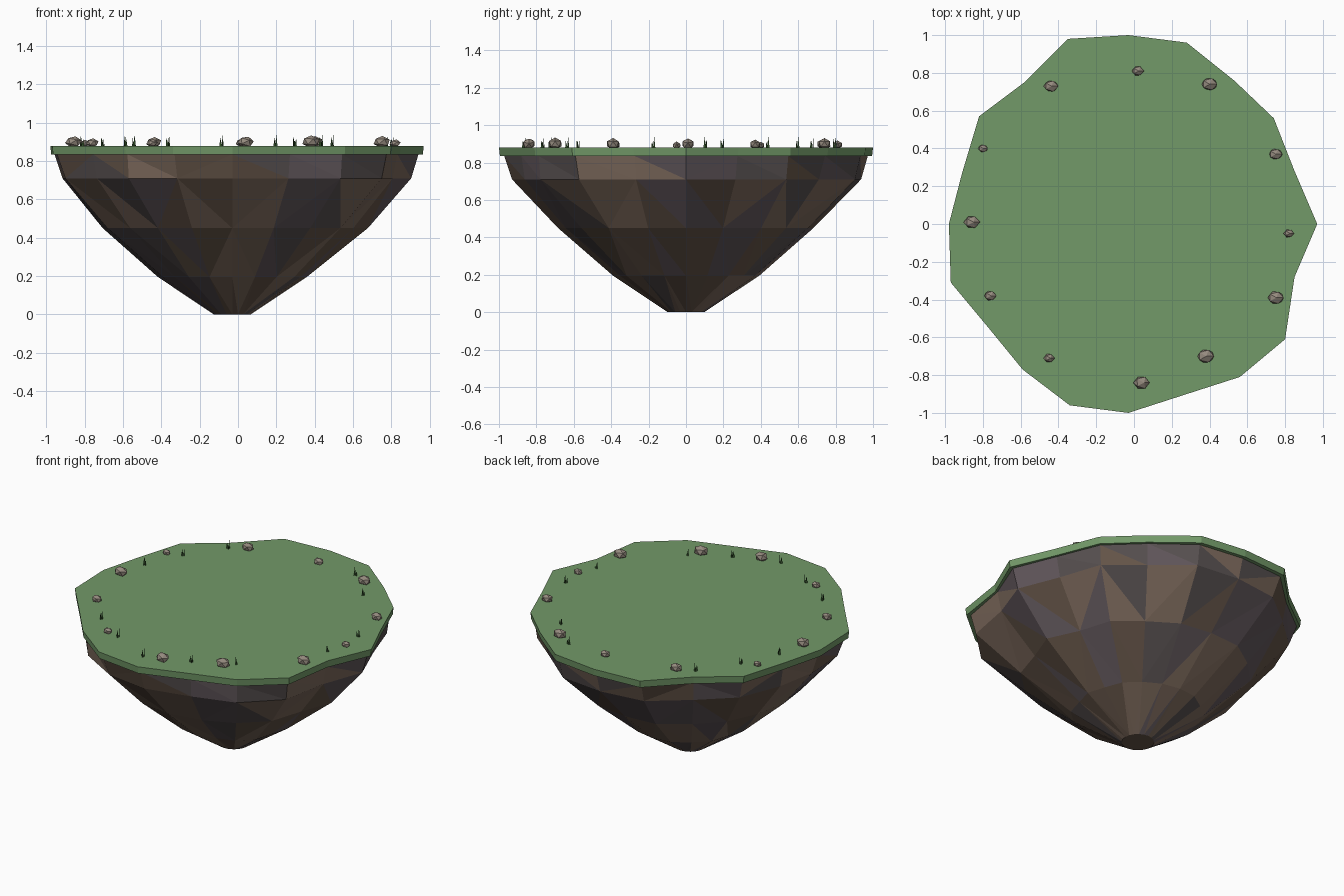
import bpy, bmesh, math, random
from mathutils import Vector, Matrix

if "Cube" in bpy.data.objects:
    bpy.data.objects.remove(bpy.data.objects["Cube"])

random.seed(7)
CX = -0.03          # axis of the island
TOP, SOIL = 0.88, 0.835


def material(name, rgb):
    m = bpy.data.materials.new(name)
    m.diffuse_color = (*rgb, 1)
    m.use_nodes = True
    m.node_tree.nodes["Principled BSDF"].inputs["Base Color"].default_value = m.diffuse_color
    return m


def finish(name, bm, mats, fix_normals=True):
    if fix_normals:
        bmesh.ops.recalc_face_normals(bm, faces=bm.faces[:])
    me = bpy.data.meshes.new(name)
    bm.to_mesh(me)
    bm.free()
    for m in mats:
        me.materials.append(m)
    ob = bpy.data.objects.new(name, me)
    bpy.context.collection.objects.link(ob)
    return ob


# Outline of the plateau, one point every 18 degrees
outline = [(0.97, 0), (0.85, 0.28), (0.74, 0.56), (0.53, 0.76), (0.28, 0.96),
           (-0.03, 1.0), (-0.35, 0.98), (-0.58, 0.75), (-0.82, 0.57), (-0.91, 0.27),
           (-0.98, 0), (-0.97, -0.31), (-0.77, -0.55), (-0.59, -0.77), (-0.34, -0.96),
           (-0.03, -1.0), (0.28, -0.90), (0.56, -0.81), (0.80, -0.61), (0.85, -0.28)]
N = len(outline)

# Grass slab
bm = bmesh.new()
face = bm.faces.new([bm.verts.new((x, y, TOP)) for x, y in outline])
low = bmesh.ops.extrude_face_region(bm, geom=[face], use_keep_orig=True)
for v in low["geom"]:
    if isinstance(v, bmesh.types.BMVert):
        v.co.z = SOIL
        v.co.x = CX + (v.co.x - CX) * 0.995
        v.co.y *= 0.995
finish("grass_top", bm, [material("grass", (0.17, 0.32, 0.14))])

# Rock body: shrinking rings, (height, scale, how closely it follows the outline)
rings = [(SOIL, 0.975, 0.9), (0.71, 0.945, 0.8), (0.45, 0.70, 0.6),
         (0.195, 0.395, 0.5), (0.0, 0.10, 0.0)]
bm = bmesh.new()
loops = []
for i, (z, s, follow) in enumerate(rings):
    loop = []
    for k, (x, y) in enumerate(outline):
        a = math.tau * k / N
        r = math.hypot(x - CX, y)
        r = s * (r * follow + 0.97 * (1 - follow))
        if 0 < i < 4:
            r *= random.uniform(0.98, 1.025)
        a = a * (1 - follow) + (math.atan2(y, x - CX) % math.tau) * follow
        loop.append(bm.verts.new((CX + r * math.cos(a), r * math.sin(a), z)))
    loops.append(loop)
for up, dn in zip(loops, loops[1:]):
    for k in range(N):
        j = (k + 1) % N
        if random.random() < 0.5:
            tris = (up[k], dn[k], dn[j]), (up[k], dn[j], up[j])
        else:
            tris = (up[k], dn[k], up[j]), (up[j], dn[k], dn[j])
        shade = random.randrange(4)
        for t in tris:
            f = bm.faces.new(t)
            f.material_index = shade if random.random() < 0.5 else random.randrange(4)
bm.faces.new(loops[0])
bm.faces.new(loops[-1])
finish("rock_body", bm, [material("rock_brown", (0.13, 0.09, 0.065)),
                         material("rock_tan", (0.20, 0.14, 0.105)),
                         material("rock_mauve", (0.12, 0.095, 0.105)),
                         material("rock_grey", (0.095, 0.08, 0.08))])

# Pebbles around the rim: x, y, radius
pebbles = [(0.82, -0.05, 0.029), (0.75, 0.37, 0.038), (0.40, 0.74, 0.044),
           (0.02, 0.81, 0.034), (-0.44, 0.73, 0.040), (-0.80, 0.40, 0.027),
           (-0.86, 0.01, 0.045), (-0.76, -0.38, 0.034), (-0.45, -0.71, 0.030),
           (0.04, -0.84, 0.044), (0.38, -0.70, 0.048), (0.75, -0.39, 0.046)]
stone = material("pebble", (0.30, 0.255, 0.21))
for i, (x, y, r) in enumerate(pebbles):
    bm = bmesh.new()
    bmesh.ops.create_icosphere(bm, subdivisions=1, radius=r)
    for v in bm.verts:
        v.co *= random.uniform(0.95, 1.05)
    bmesh.ops.rotate(bm, verts=bm.verts[:], cent=(0, 0, 0),
                     matrix=Matrix.Rotation(random.uniform(0, 0.4), 3, 'Y'))
    bmesh.ops.scale(bm, verts=bm.verts[:], vec=(1, 0.8, 0.7))
    bmesh.ops.translate(bm, verts=bm.verts[:], vec=(x, y, TOP + r * 0.45))
    finish(f"pebble_{i + 1}", bm, [stone])

# Grass tufts: upright flat blades
tufts = [(-0.70, 0.44), (-0.54, 0.68), (-0.82, 0.20), (-0.59, -0.57), (-0.36, -0.72),
         (-0.08, -0.86), (0.20, -0.76), (0.44, -0.63), (0.78, -0.17), (0.81, 0.10),
         (0.50, 0.60), (0.29, 0.80)]
bm = bmesh.new()
for x, y in tufts:
    turn = random.uniform(0, math.pi)
    for b in range(3):
        a = turn + b * math.pi / 3
        d = Vector((math.cos(a), math.sin(a), 0))
        base = Vector((x, y, TOP)) + d * (b - 1) * 0.01
        h = (0.035, 0.058, 0.045)[b]
        bm.faces.new([bm.verts.new(base - d * 0.007), bm.verts.new(base + d * 0.007),
                      bm.verts.new(base + d * 0.004 * (b - 1) + Vector((0, 0, h)))])
finish("grass_tufts", bm, [material("blade", (0.035, 0.09, 0.025))], False)
